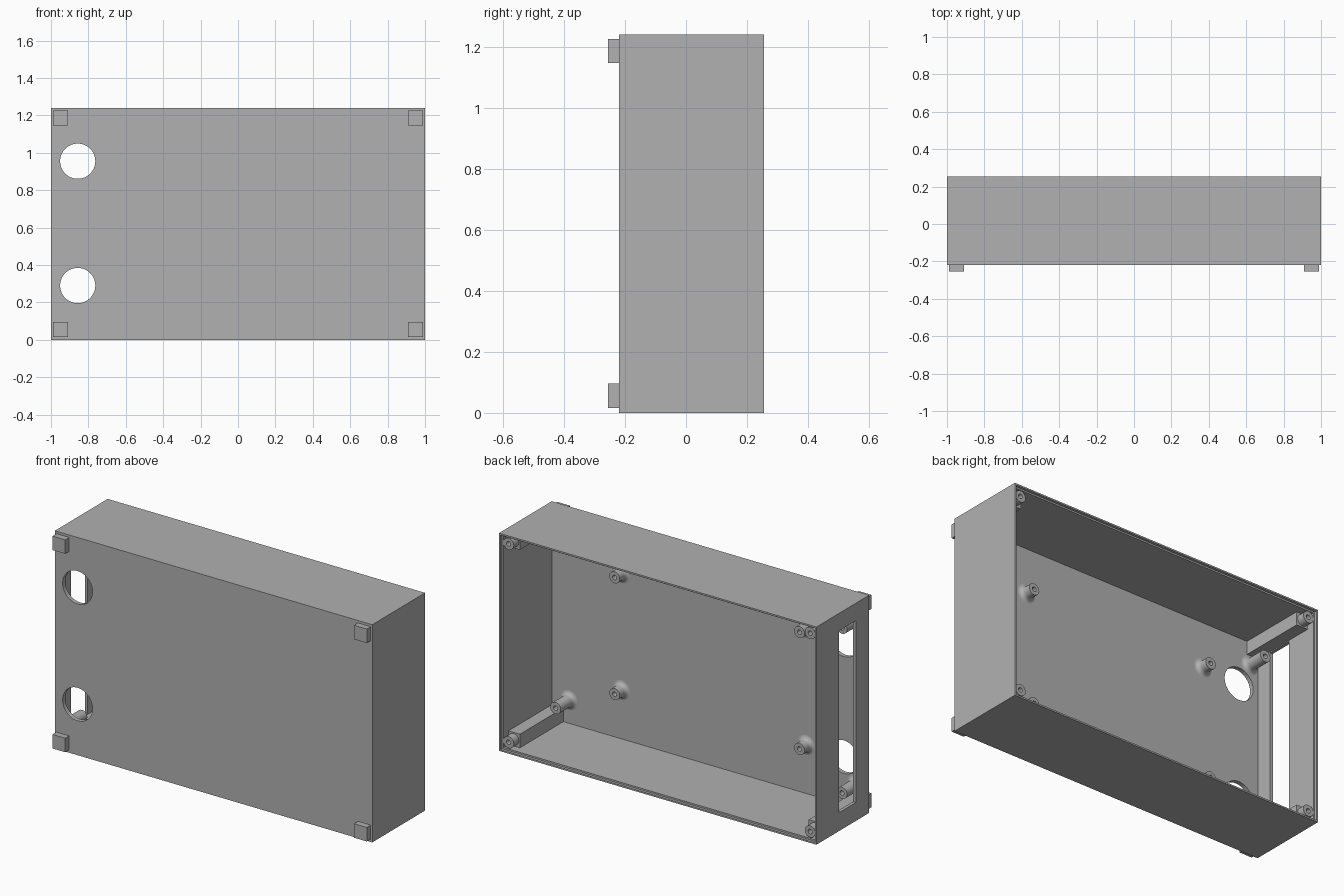
import bpy, bmesh
from math import pi, sin, cos
from mathutils import Vector, Matrix

cube = bpy.data.objects.get("Cube")
if cube:
    bpy.data.objects.remove(cube, do_unlink=True)

grey = bpy.data.materials.new("plain grey")
grey.use_nodes = True
COLOUR = (0.44, 0.44, 0.44, 1)
grey.diffuse_color = COLOUR
grey.node_tree.nodes["Principled BSDF"].inputs["Base Color"].default_value = COLOUR

FRONT, BACK, TOP = -0.22, 0.255, 1.24
WALL, FLOOR = 0.018, FRONT + 0.024


def finish(name, bm, smooth=False):
    bmesh.ops.recalc_face_normals(bm, faces=bm.faces)
    mesh = bpy.data.meshes.new(name)
    bm.to_mesh(mesh)
    bm.free()
    obj = bpy.data.objects.new(name, mesh)
    bpy.context.collection.objects.link(obj)
    mesh.materials.append(grey)
    if smooth:
        bpy.ops.object.select_all(action="DESELECT")
        obj.select_set(True)
        bpy.context.view_layer.objects.active = obj
        bpy.ops.object.shade_smooth_by_angle(angle=pi / 5)
    return obj


def box(name, low, high):
    low, high = Vector(low), Vector(high)
    bm = bmesh.new()
    place = Matrix.Translation((low + high) / 2) @ Matrix.Diagonal((*(high - low), 1))
    bmesh.ops.create_cube(bm, size=1, matrix=place)
    return finish(name, bm)


def lathe(name, profile, x, z, steps=32):
    """Revolve (radius, y) points around an axis parallel to y."""
    bm = bmesh.new()
    verts = [bm.verts.new((x + r, y, z)) for r, y in profile]
    edges = [bm.edges.new(pair) for pair in zip(verts, verts[1:])]
    bmesh.ops.spin(bm, geom=verts + edges, cent=(x, 0, z), axis=(0, 1, 0),
                   angle=2 * pi, steps=steps)
    bmesh.ops.remove_doubles(bm, verts=bm.verts, dist=1e-5)
    return finish(name, bm, True)


def cut(target, cutter):
    cutter.hide_render = True
    mod = target.modifiers.new("cut", "BOOLEAN")
    mod.operation, mod.solver, mod.object = "DIFFERENCE", "EXACT", cutter
    bpy.ops.object.select_all(action="DESELECT")
    target.select_set(True)
    bpy.context.view_layer.objects.active = target
    bpy.ops.object.modifier_apply(modifier=mod.name)
    bpy.data.objects.remove(cutter, do_unlink=True)


# Enclosure shell, open at the back, with a ledge for a lid
shell = box("enclosure_shell", (-1, FRONT, 0), (1, BACK, TOP))
cut(shell, box("cavity", (-1 + WALL, FLOOR, WALL), (1 - WALL, 0.5, TOP - WALL)))
LIP = 0.009
cut(shell, box("lid_recess", (-1 + LIP, BACK - 0.015, LIP), (1 - LIP, 0.5, TOP - LIP)))

# Long slot in the right side wall
cut(shell, box("side_slot", (-1.1, -0.10, 0.105), (-0.95, 0.05, 1.14)))

# Two round openings in the front wall
for z in (0.29, 0.955):
    cut(shell, lathe("round_opening", [(0, -0.3), (0.094, -0.3), (0.094, -0.15), (0, -0.15)],
                     -0.857, z, 64))


def standoff(name, x, z, end):
    """Hollow screw pillar with a flared foot on the front wall."""
    radius, flare = 0.033, 0.024
    foot = [(radius + flare * (1 - sin(a)), FLOOR + flare * (1 - cos(a)))
            for a in (i * pi / 12 for i in range(7))]
    lathe(name, foot + [(radius, end), (0.013, end), (0.013, FLOOR + 0.005),
                        (0, FLOOR + 0.005)], x, z)


# Short and tall board standoffs
for x in (-0.62, 0.545):
    for z in (0.295, 0.96):
        standoff("short_standoff", x, z, -0.135)
for x in (-0.93, 0.875):
    for z in (0.15, 1.09):
        standoff("tall_standoff", x, z, -0.075)

# Corner feet, square posts and round screw bosses
HALF = 0.04
for x in (-0.95, 0.95):
    for z in (0.056, 1.186):
        box("foot", (x - HALF, -0.255, z - HALF), (x + HALF, FRONT, z + HALF))
        box("corner_post", (x - HALF, FLOOR, z - HALF), (x + HALF, 0.195, z + HALF))
        lathe("screw_boss", [(0.033, 0.195), (0.033, 0.24), (0.013, 0.24),
                             (0.013, 0.197), (0, 0.197)], x, z)
